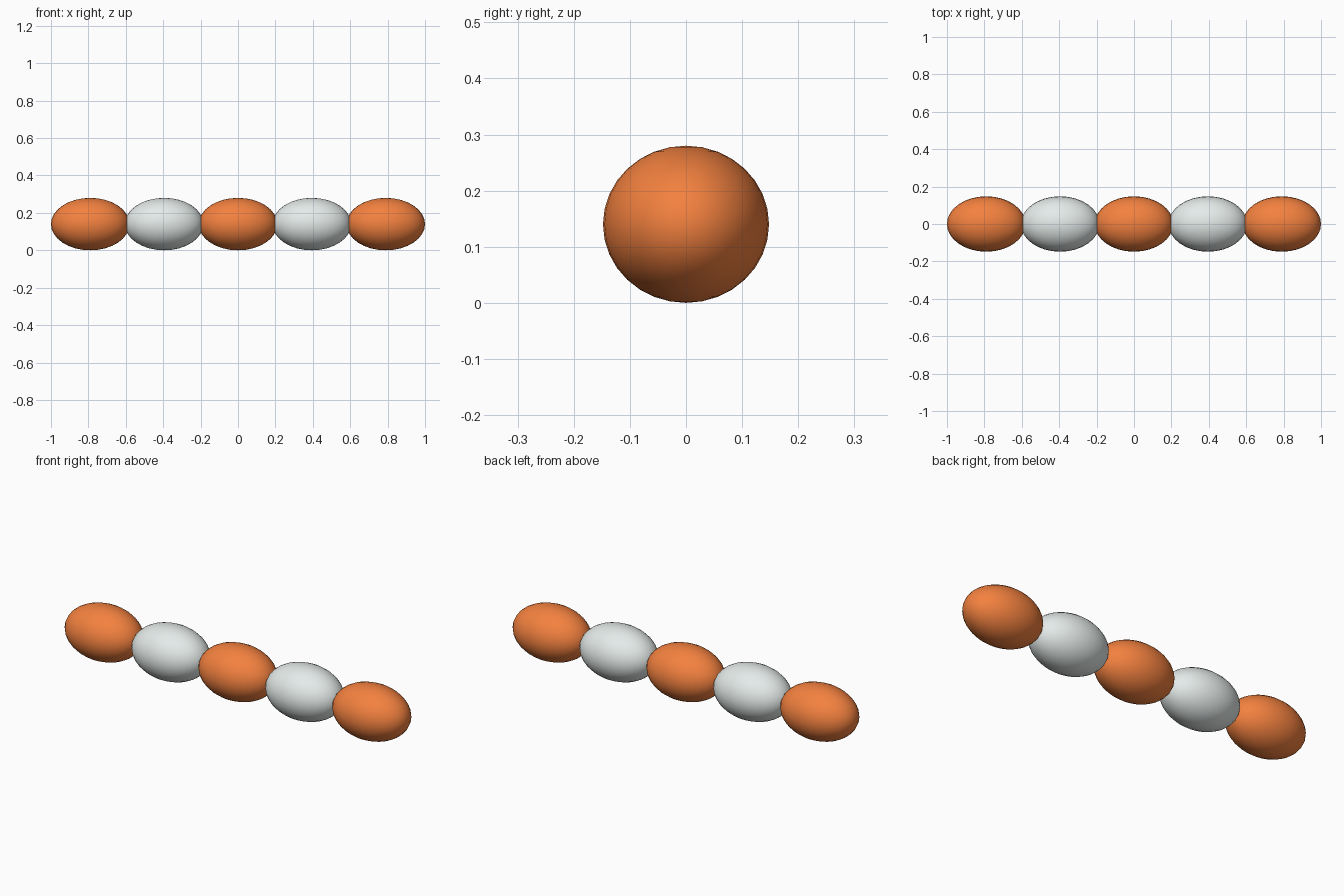
import bpy

if "Cube" in bpy.data.objects:
    bpy.data.objects.remove(bpy.data.objects["Cube"])

COUNT, SPACING = 5, 0.395
HALF_LENGTH, HALF_WIDTH, HALF_HEIGHT = 0.21, 0.148, 0.14


def material(name, color):
    m = bpy.data.materials.new(name)
    m.diffuse_color = color
    m.use_nodes = True
    m.node_tree.nodes["Principled BSDF"].inputs["Base Color"].default_value = m.diffuse_color
    return m


orange = material("orange", (0.90, 0.22, 0.05, 1))
pale = material("pale_grey", (0.78, 0.83, 0.82, 1))

# Row of overlapping egg-shaped segments in alternating colours
for i in range(COUNT):
    x = (i - (COUNT - 1) / 2) * SPACING
    bpy.ops.mesh.primitive_uv_sphere_add(segments=32, ring_count=16, radius=1,
                                         location=(x, 0, HALF_HEIGHT))
    segment = bpy.context.object
    segment.name = f"segment_{i + 1}"
    segment.scale = (HALF_LENGTH, HALF_WIDTH, HALF_HEIGHT)
    bpy.ops.object.transform_apply(location=False, rotation=False, scale=True)
    bpy.ops.object.shade_smooth()
    segment.data.materials.append(pale if i % 2 else orange)
